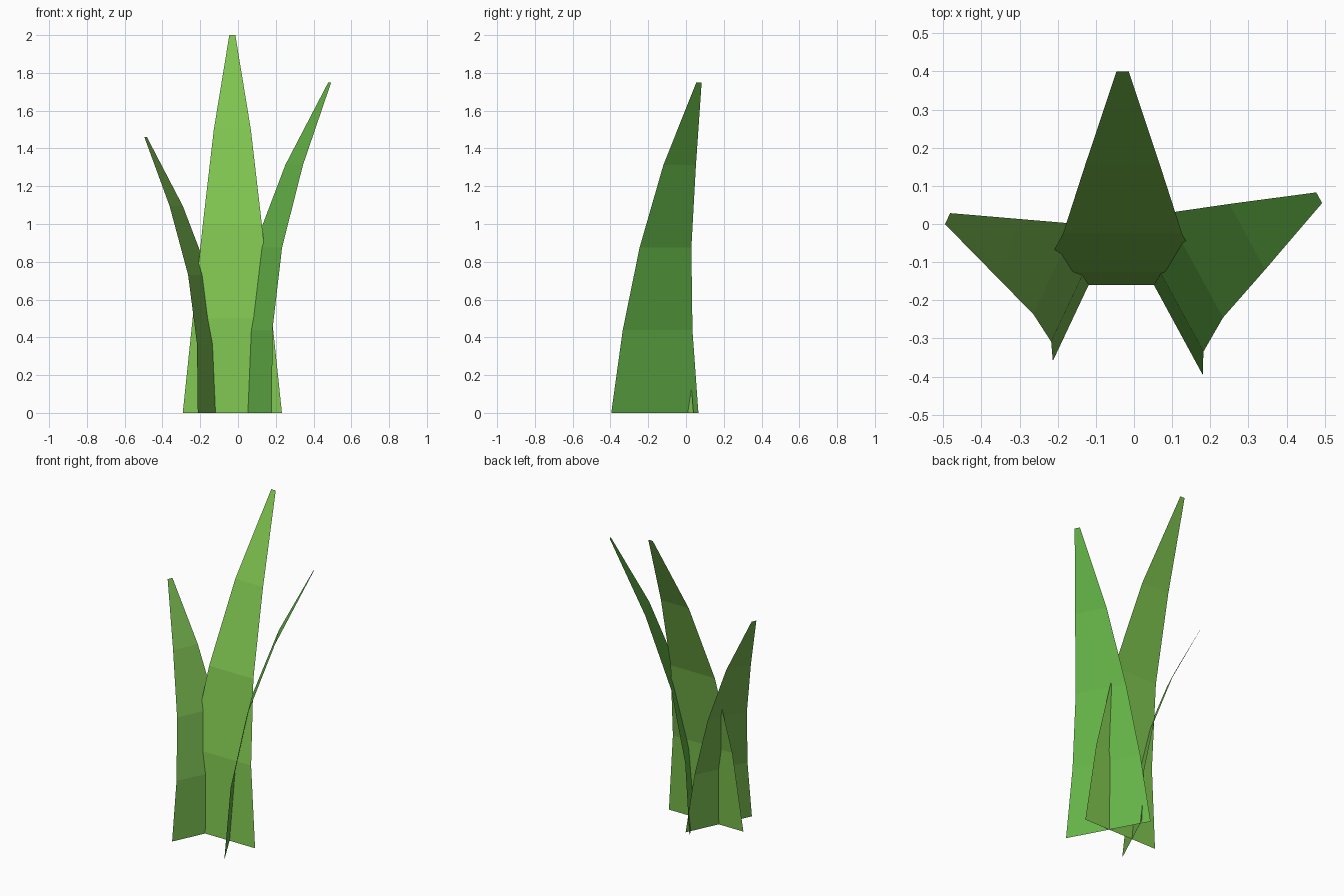
import bpy, bmesh
from math import radians
from mathutils import Matrix, Vector

if "Cube" in bpy.data.objects:
    bpy.data.objects.remove(bpy.data.objects["Cube"])

# Shared blade profile at five even heights: half width and backward bend
HALF_WIDTH = [0.2625, 0.21, 0.156, 0.098, 0.016]
BEND = [0.0, 0.035, 0.135, 0.315, 0.56]


def blade(name, base, turn, height, width_scale, tip_half, color):
    """Flat tapering strip, bending along +y before being turned about z."""
    rot = Matrix.Rotation(radians(turn), 3, 'Z')
    scale = height / 2.0
    bm = bmesh.new()
    rows = []
    for i, (w, b) in enumerate(zip(HALF_WIDTH, BEND)):
        w = tip_half if i == 4 else w * width_scale
        rows.append([bm.verts.new(rot @ Vector((s * w, b * scale, height * i / 4))
                                  + Vector((base[0], base[1], 0)))
                     for s in (-1, 1)])
    for lo, hi in zip(rows, rows[1:]):
        bm.faces.new((lo[0], lo[1], hi[1], hi[0]))
    mesh = bpy.data.meshes.new(name)
    bm.to_mesh(mesh)
    bm.free()
    mat = bpy.data.materials.new(name + "_green")
    mat.diffuse_color = (*color, 1)
    mat.use_nodes = True
    mat.node_tree.nodes["Principled BSDF"].inputs["Base Color"].default_value = mat.diffuse_color
    mesh.materials.append(mat)
    obj = bpy.data.objects.new(name, mesh)
    bpy.context.collection.objects.link(obj)
    return obj


# Tall middle blade leaning back, two shorter ones leaning outward
blade("middle_blade", (-0.03, -0.16), 0, 2.0, 1.0, 0.016, (0.21, 0.55, 0.08))
blade("right_blade", (0.055, -0.165), -61.5, 1.75, 1.0, 0.016, (0.13, 0.46, 0.065))
blade("left_blade", (-0.119, -0.16), 64.8, 1.46, 0.84, 0.016, (0.19, 0.48, 0.08))
